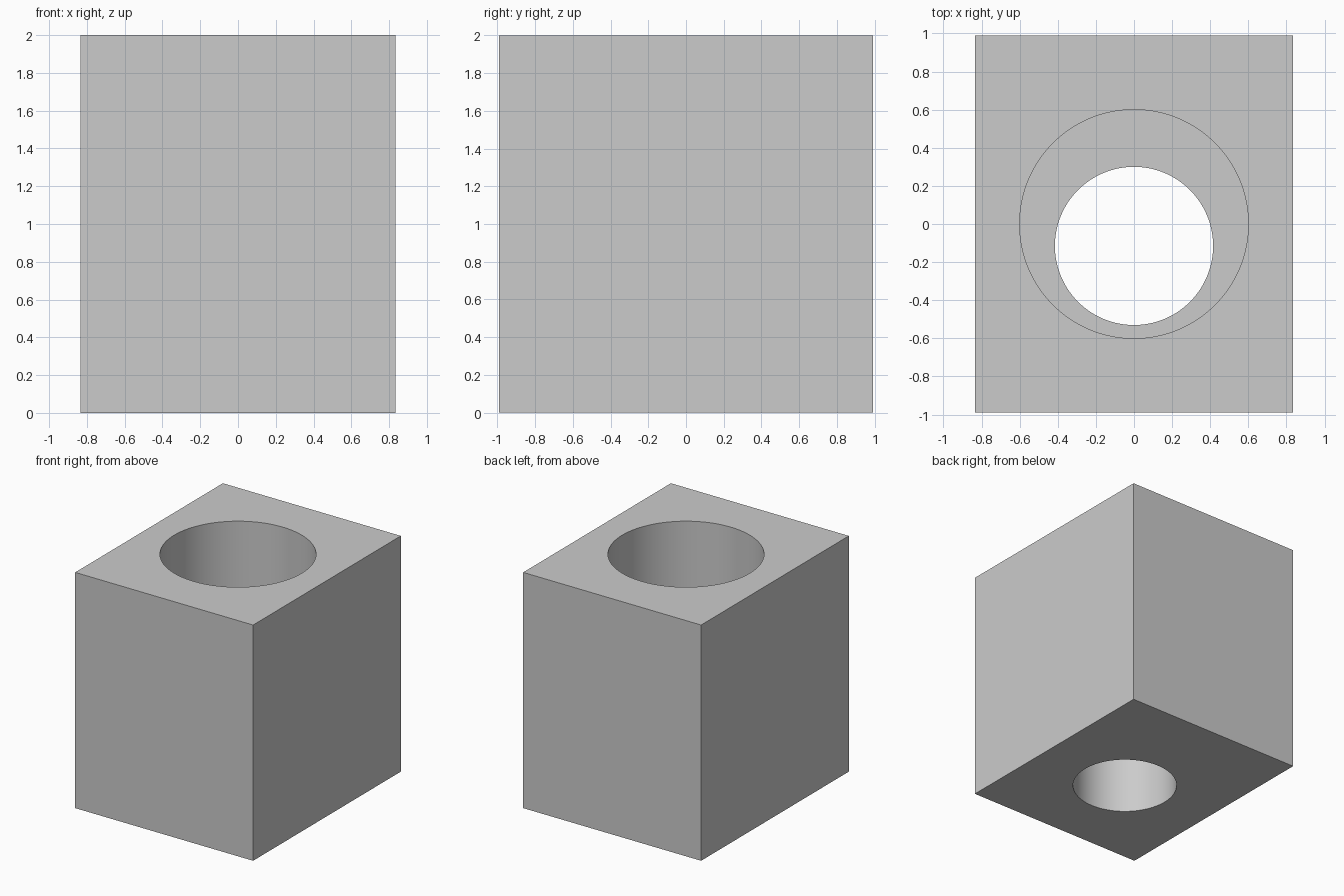
import bpy
import math

default = bpy.data.objects.get("Cube")
if default:
    bpy.data.objects.remove(default, do_unlink=True)

WIDTH, DEPTH, HEIGHT = 1.67, 1.98, 2.0
SHELF = 1.0  # height of the ledge between the two bores

grey = bpy.data.materials.new("plain grey")
grey.use_nodes = True
colour = (0.6, 0.6, 0.6, 1)
grey.diffuse_color = colour
grey.node_tree.nodes["Principled BSDF"].inputs["Base Color"].default_value = colour

# Solid block
bpy.ops.mesh.primitive_cube_add(size=1, location=(0, 0, HEIGHT / 2))
block = bpy.context.object
block.name = "bored_block"
block.scale = (WIDTH, DEPTH, HEIGHT)
bpy.ops.object.transform_apply(location=True, rotation=False, scale=True)
block.data.materials.append(grey)


def bore(name, radius, y, bottom, top):
    """Cut a vertical round hole in the block."""
    bpy.ops.mesh.primitive_cylinder_add(
        vertices=128, radius=radius, depth=top - bottom,
        location=(0, y, (top + bottom) / 2))
    cutter = bpy.context.object
    cutter.name = name
    cutter.hide_render = True
    cutter.data.materials.append(grey)
    cut = block.modifiers.new(name, "BOOLEAN")
    cut.operation = "DIFFERENCE"
    cut.solver = "EXACT"
    cut.object = cutter
    bpy.context.view_layer.objects.active = block
    bpy.ops.object.modifier_apply(modifier=cut.name)
    bpy.data.objects.remove(cutter, do_unlink=True)


# Wide upper bore, then the narrower off-centre bore through its floor
bore("upper_bore", 0.6, 0, SHELF, HEIGHT + 0.2)
bore("lower_bore", 0.415, -0.115, -0.2, SHELF + 0.2)

# Smooth bore walls with crisp edges
bpy.ops.object.select_all(action="DESELECT")
block.select_set(True)
bpy.context.view_layer.objects.active = block
bpy.ops.object.shade_smooth_by_angle(angle=math.radians(30))
